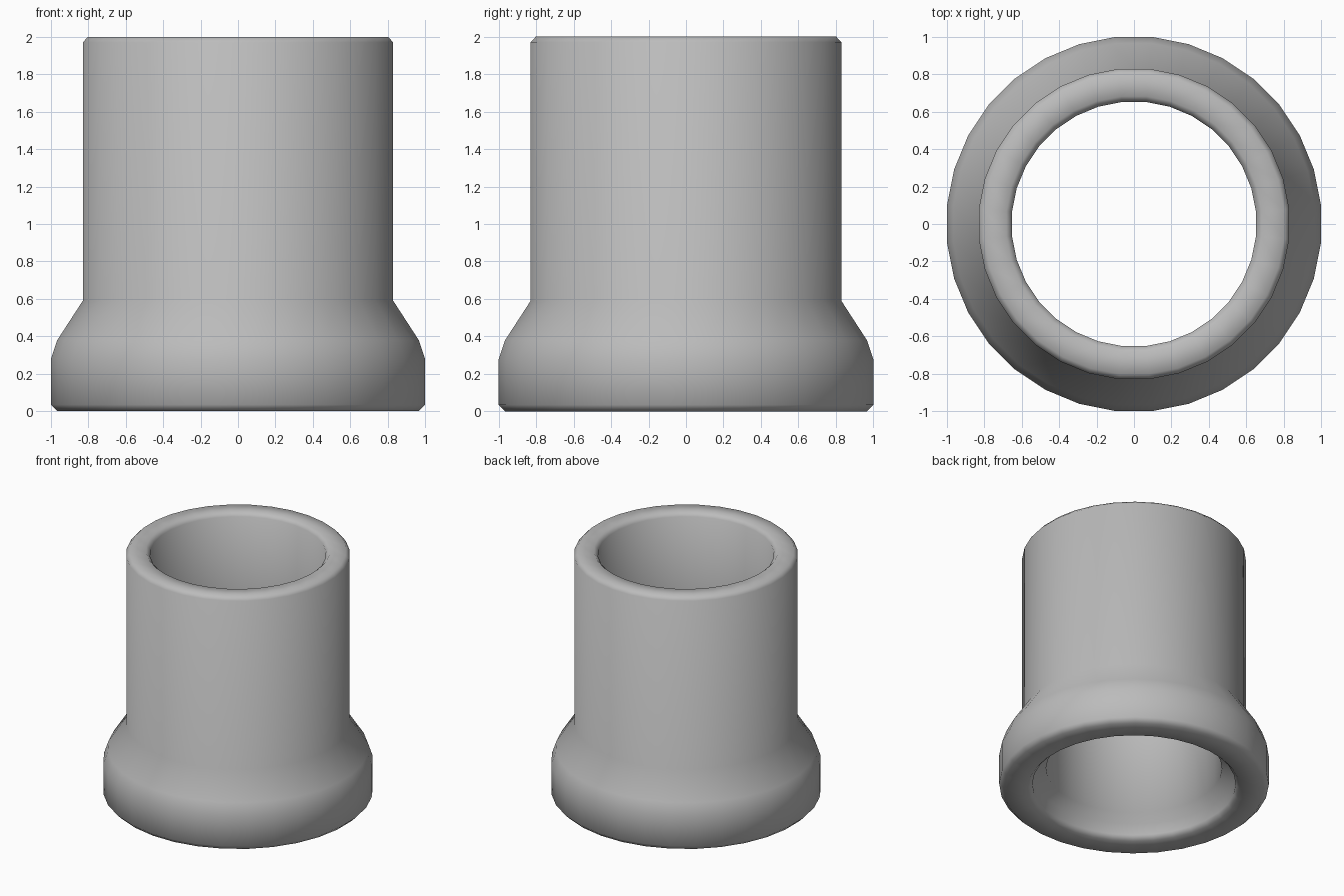
import bpy, bmesh, math

cube = bpy.data.objects.get("Cube")
if cube:
    bpy.data.objects.remove(cube, do_unlink=True)

SIDES = 32

grey = bpy.data.materials.new("plain grey")
grey.use_nodes = True
colour = (0.5, 0.5, 0.5, 1)
grey.diffuse_color = colour
grey.node_tree.nodes["Principled BSDF"].inputs["Base Color"].default_value = colour


def lathe(name, profile, material):
    """Spin a closed (radius, height) profile around the z axis."""
    bm = bmesh.new()
    rings = []
    for r, z in profile:
        ring = []
        for i in range(SIDES):
            a = (i + 0.5) * math.tau / SIDES
            ring.append(bm.verts.new((r * math.cos(a), r * math.sin(a), z)))
        rings.append(ring)
    for k, low in enumerate(rings):
        high = rings[(k + 1) % len(rings)]
        for i in range(SIDES):
            j = (i + 1) % SIDES
            bm.faces.new((low[i], low[j], high[j], high[i]))
    bmesh.ops.recalc_face_normals(bm, faces=bm.faces)
    for f in bm.faces:
        f.smooth = True
    mesh = bpy.data.meshes.new(name)
    bm.to_mesh(mesh)
    bm.free()
    mesh.materials.append(material)
    obj = bpy.data.objects.new(name, mesh)
    bpy.context.collection.objects.link(obj)
    return obj


# Outer wall with flared collar, from the foot up to the rim
outer = [(0.97, 0), (1.004, 0.035), (1.004, 0.28), (0.97, 0.38),
         (0.833, 0.59), (0.833, 1.97), (0.805, 2)]
# Straight bore down to a shallow socket in the foot
inner = [(0.685, 2), (0.655, 1.97), (0.655, 0.17), (0.757, 0.13),
         (0.757, 0.035), (0.79, 0)]
lathe("pipe_socket", outer + inner, grey)
